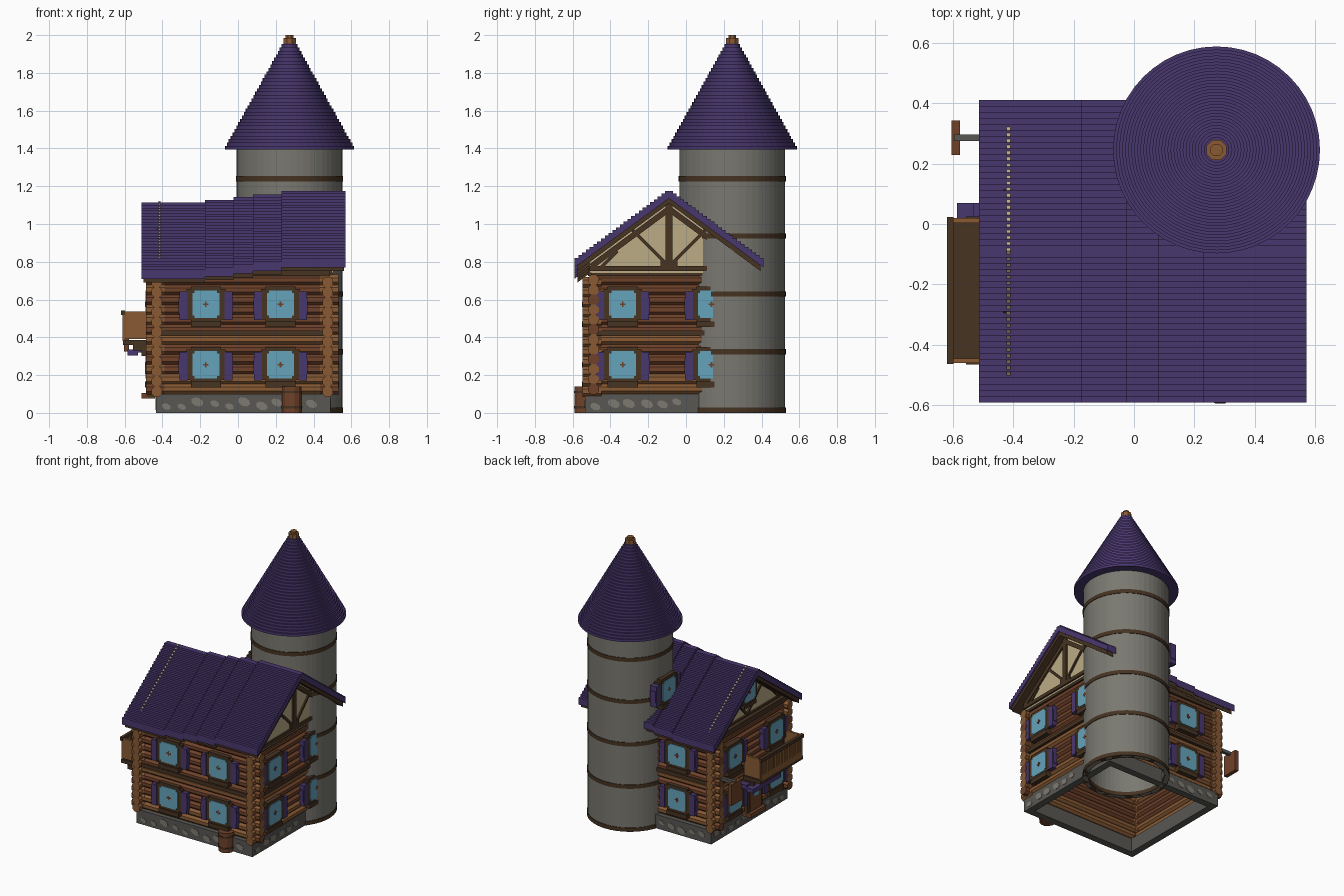
import bpy, bmesh, math, random
from mathutils import Matrix, Vector

if "Cube" in bpy.data.objects:
    bpy.data.objects.remove(bpy.data.objects["Cube"])
random.seed(4)

# ---- palette (sRGB 0-255, stored as linear)
PALETTE = {
    "roof_purple": (73, 55, 110), "tower_stone": (121, 120, 112), "base_stone": (88, 87, 83),
    "pale_stone": (124, 122, 112), "dark_timber": (70, 51, 34), "red_wood": (111, 66, 42),
    "golden_wood": (136, 90, 52), "plaster": (188, 172, 134), "window_blue": (102, 164, 188)}
NAMES = list(PALETTE)
PURPLE, TOWER, BASE, PALE, DARK, RED, GOLD, CREAM, BLUE = range(9)
MATS = []
for name, rgb in PALETTE.items():
    col = [((c / 255 + 0.055) / 1.055) ** 2.4 for c in rgb] + [1]
    m = bpy.data.materials.new(name)
    m.use_nodes = True
    m.diffuse_color = col
    bsdf = m.node_tree.nodes["Principled BSDF"]
    bsdf.inputs["Base Color"].default_value = col
    bsdf.inputs["Roughness"].default_value = 0.9
    MATS.append(m)


class Part:
    """Collects primitives into one mesh object."""
    def __init__(self, name, frame=Matrix()):
        self.name, self.bm, self.frame = name, bmesh.new(), frame

    def paint(self, verts, mat):
        for f in {f for v in verts for f in v.link_faces}:
            f.material_index = mat

    def box(self, c, s, mat, rot=Matrix()):
        M = self.frame @ Matrix.Translation(c) @ rot @ Matrix.Diagonal((*s, 1))
        self.paint(bmesh.ops.create_cube(self.bm, size=1, matrix=M)["verts"], mat)

    def cyl(self, c, axis, r, length, n, mat, squash=1):
        q = Vector((0, 0, 1)).rotation_difference(Vector(axis)).to_matrix().to_4x4()
        M = self.frame @ Matrix.Translation(c) @ q @ Matrix.Rotation(math.pi / n, 4, "Z")
        M = M @ Matrix.Diagonal((1, squash, 1, 1))
        self.paint(bmesh.ops.create_cone(self.bm, cap_ends=True, segments=n, radius1=r,
                   radius2=r, depth=length, matrix=M)["verts"], mat)

    def prism_x(self, pts, x0, x1, mat):
        """Extrude a (y, z) outline from x0 to x1."""
        vs = [self.bm.verts.new((x0, y, z)) for y, z in pts]
        f = self.bm.faces.new(vs)
        ext = bmesh.ops.extrude_face_region(self.bm, geom=[f])["geom"]
        new = [e for e in ext if isinstance(e, bmesh.types.BMVert)]
        bmesh.ops.translate(self.bm, verts=new, vec=(x1 - x0, 0, 0))
        self.paint(vs + new, mat)

    def lathe(self, profile, centre, n, mat, closed):
        """Revolve an (r, z) profile around a vertical axis."""
        rings = [[self.bm.verts.new((centre[0] + r * math.cos(2 * math.pi * i / n),
                                     centre[1] + r * math.sin(2 * math.pi * i / n), z))
                  for i in range(n)] for r, z in profile]
        pairs = list(zip(rings, rings[1:])) + ([(rings[-1], rings[0])] if closed else [])
        for a, b in pairs:
            for i in range(n):
                j = (i + 1) % n
                self.bm.faces.new((a[i], a[j], b[j], b[i])).material_index = mat
        if not closed:
            self.bm.faces.new(rings[-1]).material_index = mat

    def done(self):
        bmesh.ops.recalc_face_normals(self.bm, faces=self.bm.faces)
        me = bpy.data.meshes.new(self.name)
        used = sorted({f.material_index for f in self.bm.faces})
        for f in self.bm.faces:
            f.material_index = used.index(f.material_index)
        self.bm.to_mesh(me)
        self.bm.free()
        for i in used:
            me.materials.append(MATS[i])
        ob = bpy.data.objects.new(self.name, me)
        bpy.context.collection.objects.link(ob)


def side(x, y, degrees):
    """Wall frame: local x runs along the wall, local -y points outwards."""
    return Matrix.Translation((x, y, 0)) @ Matrix.Rotation(math.radians(degrees), 4, "Z")


FRONT, RIGHT = side(0, -0.515, 0), side(0.5, 0, 90)
BACK, LEFT = side(0, 0.315, 180), side(-0.457, 0, -90)
CX, CY, RIDGE_Y, SLOPE = 0.273, 0.245, -0.09, 0.74

# ---- stone foundation ring with pale cobbles
p = Part("foundation")
for y in (-0.51, 0.31):
    p.box((0.0275, y, 0.05), (0.925, 0.05, 0.1), BASE)
for x in (-0.41, 0.465):
    p.box((x, -0.1, 0.05), (0.05, 0.77, 0.1), BASE)
p.done()
for name, frame, lo, hi in (("front", side(0, -0.535, 0), -0.42, 0.48),
                            ("right", side(0.49, 0, 90), -0.52, 0.04),
                            ("back", side(0, 0.335, 180), 0.0, 0.42),
                            ("left", side(-0.435, 0, -90), -0.32, 0.52)):
    p = Part(name + "_cobbles", frame)
    u = lo + 0.04
    while u < hi - 0.03:
        r = random.uniform(0.022, 0.036)
        p.cyl((u, 0, random.uniform(0.03, 0.065)), (0, 1, 0), r, 0.006, 8, PALE, 0.65)
        u += random.uniform(0.07, 0.1)
    p.done()

# ---- stacked log walls with interlocking corner ends
p, ends = Part("log_walls"), Part("log_corner_ends")
PITCH = 0.0525
for k in range(12):
    z = 0.126 + k * PITCH
    tone = GOLD if k in (0, 1, 5) else RED
    for y in (-0.49, 0.29):
        p.cyl((0.0225, y, z), (1, 0, 0), 0.029, 0.91, 8, tone)
    for x in (-0.43, 0.475):
        p.cyl((x, -0.1, z), (0, 1, 0), 0.029, 0.78, 8, tone)
    for x, sx in ((-0.43, -1), (0.475, 1)):
        for y, sy in ((-0.49, -1), (0.29, 1)):
            a, b = (GOLD, RED) if k % 3 == 0 else (GOLD, GOLD)
            ends.cyl((x + sx * 0.008, y, z), (1, 0, 0), 0.031, 0.1, 8, b)
            ends.cyl((x, y + sy * 0.008, z - PITCH / 2 + 0.014), (0, 1, 0), 0.031, 0.1, 8, a)
p.done()
ends.done()

# ---- dark beams at floor level and wall top
for name, z, h, out in (("floor_beam", 0.422, 0.026, 0.008), ("top_beam", 0.745, 0.04, 0.0)):
    p = Part(name)
    for y in (-0.5 - out, 0.3 + out):
        p.box((0.0225, y, z), (0.93, 0.036, h), DARK)
    for x in (-0.44 - out, 0.485 + out):
        p.box((x, -0.1, z), (0.036, 0.8, h), DARK)
    p.done()


# ---- windows with frame, cross bar, sill and shutters
def window(name, frame, u, z, k=1.0, shutters=True):
    p = Part(name, frame @ Matrix.Translation((u, 0, z)) @ Matrix.Scale(k, 4))
    p.box((0, 0, 0), (0.205, 0.056, 0.16), DARK)
    p.box((0, 0, 0), (0.16, 0.056, 0.19), DARK)
    p.box((0, -0.006, -0.105), (0.16, 0.06, 0.03), DARK)
    p.box((0, -0.006, 0), (0.143, 0.054, 0.12), BLUE)
    p.box((0, -0.006, 0), (0.12, 0.054, 0.145), BLUE)
    p.box((0, -0.009, 0), (0.03, 0.054, 0.008), RED)
    p.box((0, -0.009, 0), (0.008, 0.054, 0.03), RED)
    if shutters:
        for s in (-1, 1):
            p.box((s * 0.119, -0.006, -0.008), (0.042, 0.05, 0.15), PURPLE)
            p.box((s * 0.119, -0.004, -0.008), (0.05, 0.045, 0.08), PURPLE)
    p.done()


for level, z in (("lower", 0.255), ("upper", 0.575)):
    for tag, frame, us in (("front", FRONT, (-0.17, 0.225)), ("right", RIGHT, (-0.335, 0.135)),
                           ("back", BACK, (0.17,)), ("left", LEFT, (-0.135, 0.335))):
        for i, u in enumerate(us):
            window(f"{tag}_{level}_window_{i + 1}", frame, u, z)
window("left_gable_window", side(-0.42, 0, -90), 0.09, 0.94, 0.85, False)
window("tower_window", side(CX - 0.277, CY, -90), 0, 0.98)

# ---- stepped roof in strips that rise towards the right
STRIPS = [(-0.512, -0.175, 1.115), (-0.175, -0.025, 1.128), (-0.025, 0.08, 1.142),
          (0.08, 0.23, 1.156), (0.23, 0.57, 1.175)]
roof, under = Part("roof_shingles"), Part("roof_rafters")
N, W = 25, 0.02
for x0, x1, zr in STRIPS:
    half = []
    for i in range(N):
        half += [(i * W, zr - SLOPE * i * W), ((i + 1) * W, zr - SLOPE * i * W)]
    half = half[1:] + [(N * W, zr - SLOPE * N * W - 0.035)]
    outline = [(RIDGE_Y + d, z) for d, z in half] + [(RIDGE_Y, zr - 0.04)]
    outline += [(RIDGE_Y - d, z) for d, z in reversed(half)]
    roof.prism_x(outline, x0, x1, PURPLE)
    a, b = max(x0, -0.5), min(x1, 0.56)
    top, e = zr - 0.036, 0.485
    under.prism_x([(RIDGE_Y, top), (RIDGE_Y + e, top - SLOPE * e), (RIDGE_Y + e, top - SLOPE * e - 0.03),
                   (RIDGE_Y, top - 0.03), (RIDGE_Y - e, top - SLOPE * e - 0.03),
                   (RIDGE_Y - e, top - SLOPE * e)], a, b, DARK)
roof.done()
under.done()

# ---- plaster gables with timber bracing
for name, x, s, apex in (("left", -0.415, -1, 1.123), ("right", 0.5, 1, 1.14)):
    p = Part(name + "_gable")
    w = min(0.42, (apex - 0.75) / SLOPE)
    p.prism_x([(RIDGE_Y - w, apex - SLOPE * w), (RIDGE_Y - w, 0.74), (RIDGE_Y + w, 0.74),
               (RIDGE_Y + w, apex - SLOPE * w), (RIDGE_Y, apex)], x - 0.006, x + 0.006, CREAM)
    fx = x + s * 0.008
    p.box((fx, RIDGE_Y, 0.765), (0.02, 0.84, 0.025), DARK)
    if name == "right":
        p.box((fx, RIDGE_Y, 0.94), (0.02, 0.036, 0.35), DARK)
        p.box((fx, RIDGE_Y, 0.79), (0.019, 0.09, 0.035), DARK)
    for m in (-1, 1):
        tilt = Matrix.Rotation(m * math.radians(45), 4, "X")
        p.box((fx, RIDGE_Y + m * 0.1, 0.875), (0.016, 0.016, 0.28), DARK,
              Matrix.Rotation(-m * math.radians(45), 4, "X"))
        p.box((fx, RIDGE_Y + m * 0.32, 0.81), (0.016, 0.016, 0.13), DARK, tilt)
        rake = Matrix.Rotation(-m * math.atan(SLOPE), 4, "X")
        p.box((fx, RIDGE_Y + m * 0.21, apex - 0.06 - SLOPE * 0.21), (0.02, 0.5, 0.03), DARK, rake)
    p.done()

# ---- hollow round tower, bands and stepped conical roof
p = Part("tower_wall")
p.lathe([(0.28, 0), (0.28, 1.41), (0.25, 1.41), (0.25, 0)], (CX, CY), 48, TOWER, True)
p.done()
p = Part("tower_bands")
for z in (0.0, 0.31, 0.615, 0.922, 1.225):
    p.lathe([(0.284, z), (0.284, z + 0.028), (0.248, z + 0.028), (0.248, z)], (CX, CY), 48, DARK, True)
p.done()
p = Part("tower_roof")
L, prof = 32, [(0.25, 1.395), (0.342, 1.395)]
for i in range(L):
    r = 0.342 - (0.342 - 0.032) * i / (L - 1)
    z = 1.395 + i * 0.575 / L
    prof += [(r, z), (r, z + 0.575 / L)]
prof.pop(2)
p.lathe(prof, (CX, CY), 48, PURPLE, False)
p.done()
p = Part("tower_finial")
p.cyl((CX, CY, 1.97), (0, 0, 1), 0.036, 0.03, 8, GOLD)
p.cyl((CX, CY, 1.985), (0, 0, 1), 0.022, 0.03, 8, GOLD)
p.done()

# ---- balcony on the left side
p = Part("balcony")
p.box((-0.54, -0.22, 0.372), (0.14, 0.48, 0.026), DARK)
p.box((-0.608, -0.22, 0.53), (0.022, 0.485, 0.025), DARK)
p.box((-0.605, -0.22, 0.4), (0.014, 0.47, 0.04), GOLD)
for i in range(16):
    p.box((-0.605, -0.445 + i * 0.03, 0.46), (0.014, 0.022, 0.13), GOLD)
for y in (-0.452, 0.012):
    p.box((-0.54, y, 0.465), (0.13, 0.016, 0.145), GOLD)
    p.box((-0.51, y, 0.345), (0.09, 0.025, 0.03), DARK)
    p.box((-0.485, y, 0.315), (0.05, 0.025, 0.03), DARK)
p.done()

# ---- door, frame, step and awning under the balcony
p = Part("entrance_door")
p.box((-0.462, -0.1, 0.2), (0.04, 0.17, 0.23), DARK)
p.box((-0.468, -0.1, 0.19), (0.04, 0.125, 0.19), RED)
p.box((-0.472, -0.1, 0.235), (0.04, 0.06, 0.06), BLUE)
p.box((-0.475, -0.1, 0.09), (0.07, 0.17, 0.03), RED)
p.done()
p = Part("entrance_awning")
p.prism_x([(-0.25, 0.35), (0.07, 0.35), (0.07, 0.32), (-0.25, 0.32)], -0.53, -0.45, PURPLE)
p.prism_x([(-0.25, 0.335), (0.07, 0.335), (0.07, 0.305), (-0.25, 0.305)], -0.585, -0.53, PURPLE)
p.done()

# ---- hanging board on a stone-grey arm
p = Part("hanging_board")
p.box((-0.53, 0.285, 0.47), (0.13, 0.022, 0.022), BASE)
p.box((-0.59, 0.285, 0.4), (0.028, 0.115, 0.15), RED)
p.done()

# ---- barrel by the front wall
p = Part("barrel")
p.cyl((0.285, -0.54, 0.07), (0, 0, 1), 0.053, 0.14, 12, RED)
for z in (0.03, 0.11):
    p.cyl((0.285, -0.54, z), (0, 0, 1), 0.056, 0.012, 12, DARK)
p.done()
